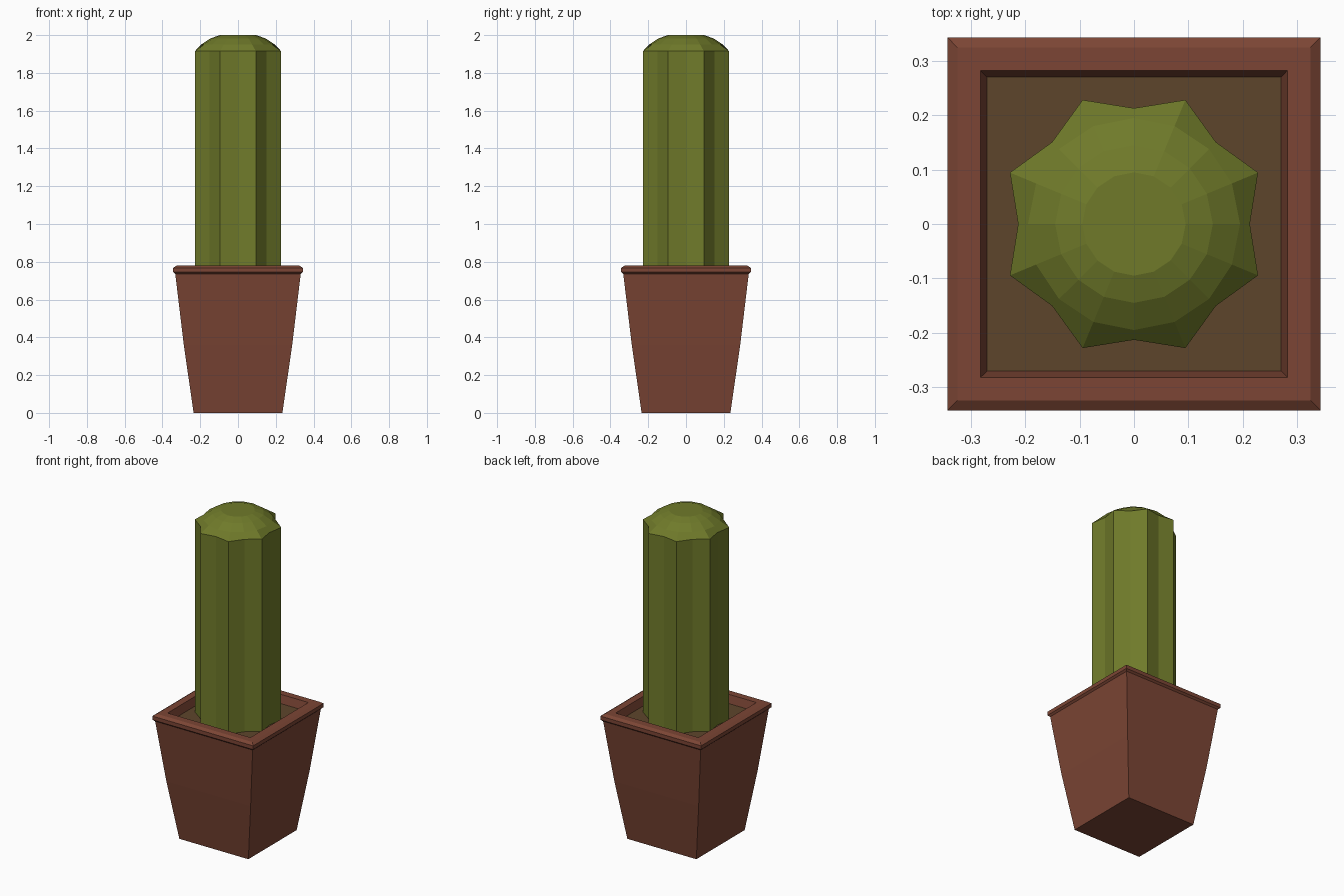
import bpy, bmesh
from math import cos, sin, pi, sqrt

if "Cube" in bpy.data.objects:
    bpy.data.objects.remove(bpy.data.objects["Cube"])


def material(name, color):
    m = bpy.data.materials.new(name)
    m.diffuse_color = (*color, 1)
    m.use_nodes = True
    m.node_tree.nodes["Principled BSDF"].inputs["Base Color"].default_value = m.diffuse_color
    return m


def loft(name, rings, mat, cap_start=True, cap_end=True):
    """Skin a list of equal-length point rings with flat faces."""
    bm = bmesh.new()
    loops = [[bm.verts.new(p) for p in ring] for ring in rings]
    n = len(loops[0])
    for a, b in zip(loops, loops[1:]):
        for i in range(n):
            j = (i + 1) % n
            bm.faces.new((a[i], a[j], b[j], b[i]))
    if cap_start:
        bm.faces.new(loops[0][::-1])
    if cap_end:
        bm.faces.new(loops[-1])
    mesh = bpy.data.meshes.new(name)
    bm.to_mesh(mesh)
    bm.free()
    mesh.materials.append(mat)
    obj = bpy.data.objects.new(name, mesh)
    bpy.context.collection.objects.link(obj)
    return obj


def square(half, z):
    r = half * sqrt(2)
    return [(r * cos(pi / 4 + k * pi / 2), r * sin(pi / 4 + k * pi / 2), z) for k in range(4)]


def ribbed(valley, ridge, z_valley, z_ridge):
    """16-point ring: 8 ridges alternating with 8 valleys."""
    pts = []
    for k in range(16):
        r, z = (ridge, z_ridge) if k % 2 else (valley, z_valley)
        pts.append((r * cos(k * pi / 8), r * sin(k * pi / 8), z))
    return pts


terracotta = material("terracotta", (0.20, 0.06, 0.035))
earth = material("earth", (0.11, 0.06, 0.024))
green = material("cactus_green", (0.16, 0.195, 0.023))

# Tapered square pot with a chamfered rim and inner lip
loft("pot", [square(h, z) for h, z in [
    (0.235, 0), (0.287, 0.36), (0.332, 0.735), (0.343, 0.745), (0.343, 0.768),
    (0.325, 0.78), (0.282, 0.78), (0.27, 0.73)]], terracotta, cap_end=False)

# Soil surface closing the pot
loft("soil", [square(0.265, 0.70), square(0.27, 0.73)], earth)

# Ribbed cactus column with a faceted dome
loft("cactus", [
    ribbed(0.213, 0.247, 0.72, 0.72),
    ribbed(0.213, 0.247, 1.915, 1.915),
    ribbed(0.195, 0.195, 1.95, 1.95),
    ribbed(0.145, 0.145, 1.983, 1.983),
    ribbed(0.095, 0.095, 2.0, 2.0)], green)
